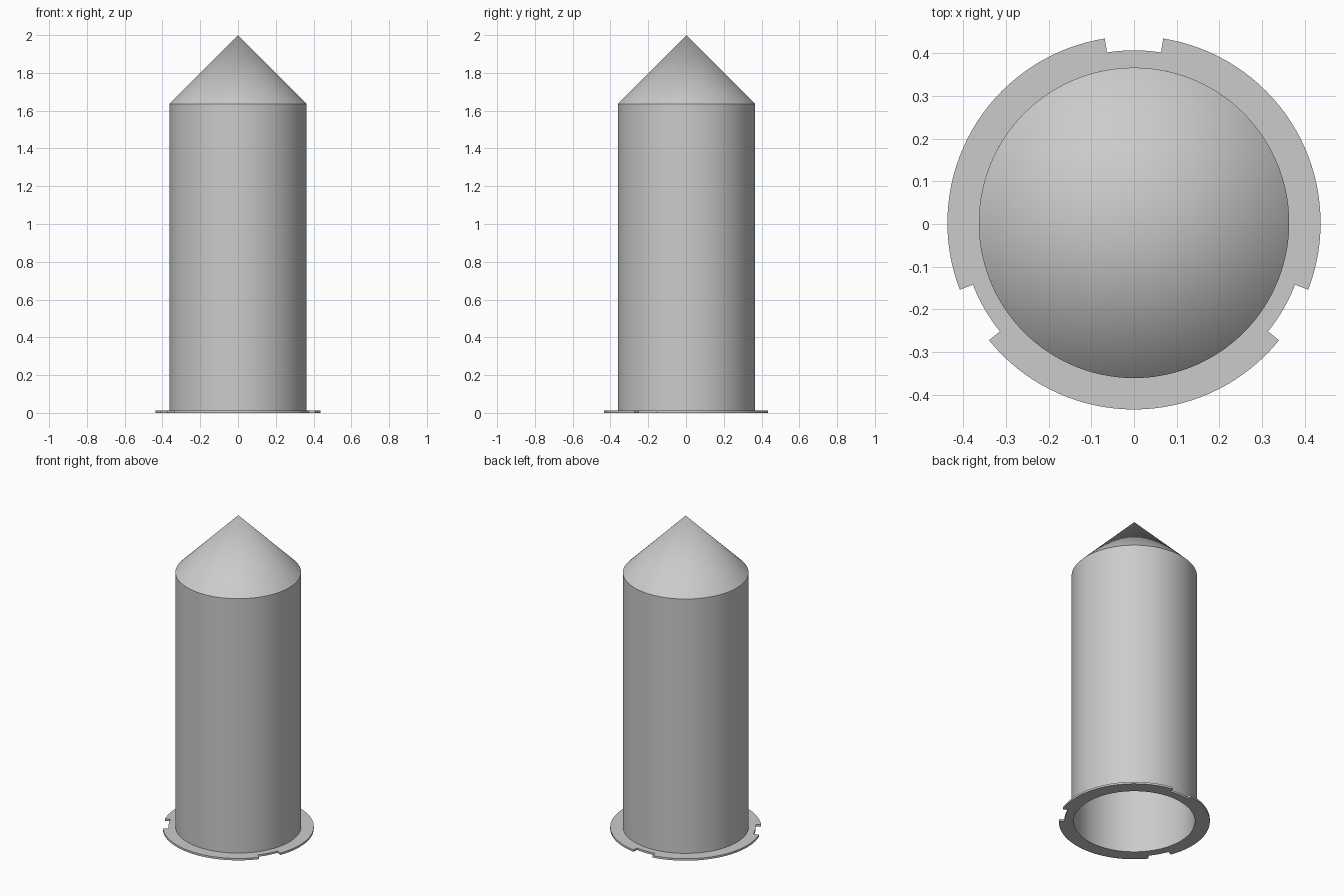
import bpy, bmesh
from math import cos, sin, pi, radians

if "Cube" in bpy.data.objects:
    bpy.data.objects.remove(bpy.data.objects["Cube"], do_unlink=True)

SEGS = 120
R_OUT, R_IN = 0.3635, 0.351       # tube wall
R_NOTCH, R_RIM = 0.404, 0.437     # flange
THICK = 0.0125
CENTRE_Y = 0.0027

grey = bpy.data.materials.new("light_grey")
grey.use_nodes = True
colour = (0.6, 0.6, 0.6, 1)
grey.diffuse_color = colour
grey.node_tree.nodes["Principled BSDF"].inputs["Base Color"].default_value = colour


def finish(bm, name):
    bmesh.ops.recalc_face_normals(bm, faces=bm.faces)
    mesh = bpy.data.meshes.new(name)
    bm.to_mesh(mesh)
    bm.free()
    mesh.materials.append(grey)
    obj = bpy.data.objects.new(name, mesh)
    obj.location.y = CENTRE_Y
    bpy.context.collection.objects.link(obj)
    bpy.ops.object.select_all(action="DESELECT")
    obj.select_set(True)
    bpy.context.view_layer.objects.active = obj
    bpy.ops.object.shade_smooth_by_angle(angle=radians(30))
    return obj


# Hollow tube with a conical cap, turned from one wall profile
bm = bmesh.new()
inner_apex = 2 - THICK * 2 ** 0.5
profile = [(0, inner_apex), (R_IN, inner_apex - R_IN), (R_IN, 0),
           (R_OUT, 0), (R_OUT, 2 - R_OUT), (0, 2)]
verts = [bm.verts.new((r, 0, z)) for r, z in profile]
edges = [bm.edges.new(pair) for pair in zip(verts, verts[1:])]
bmesh.ops.spin(bm, geom=verts + edges, cent=(0, 0, 0), axis=(0, 0, 1),
               angle=2 * pi, steps=SEGS, use_merge=True)
bmesh.ops.remove_doubles(bm, verts=bm.verts, dist=1e-5)
finish(bm, "capped_tube")

# Base flange with three notches, each 18 degrees wide
bm = bmesh.new()
rings = [[bm.verts.new((r * cos(2 * pi * i / SEGS), r * sin(2 * pi * i / SEGS), 0))
          for i in range(SEGS)] for r in (R_OUT, R_NOTCH, R_RIM)]
for i in range(SEGS):
    j = (i + 1) % SEGS
    angle = (i + 0.5) * 360 / SEGS
    in_notch = abs((angle - 90 + 60) % 120 - 60) < 9
    for k in range(1 if in_notch else 2):
        a, b = rings[k], rings[k + 1]
        bm.faces.new((a[i], b[i], b[j], a[j]))
bmesh.ops.delete(bm, geom=[v for v in bm.verts if not v.link_faces], context="VERTS")
top = bmesh.ops.extrude_face_region(bm, geom=bm.faces[:], use_keep_orig=True)
bmesh.ops.translate(bm, vec=(0, 0, THICK),
                    verts=[g for g in top["geom"] if isinstance(g, bmesh.types.BMVert)])
finish(bm, "notched_flange")
